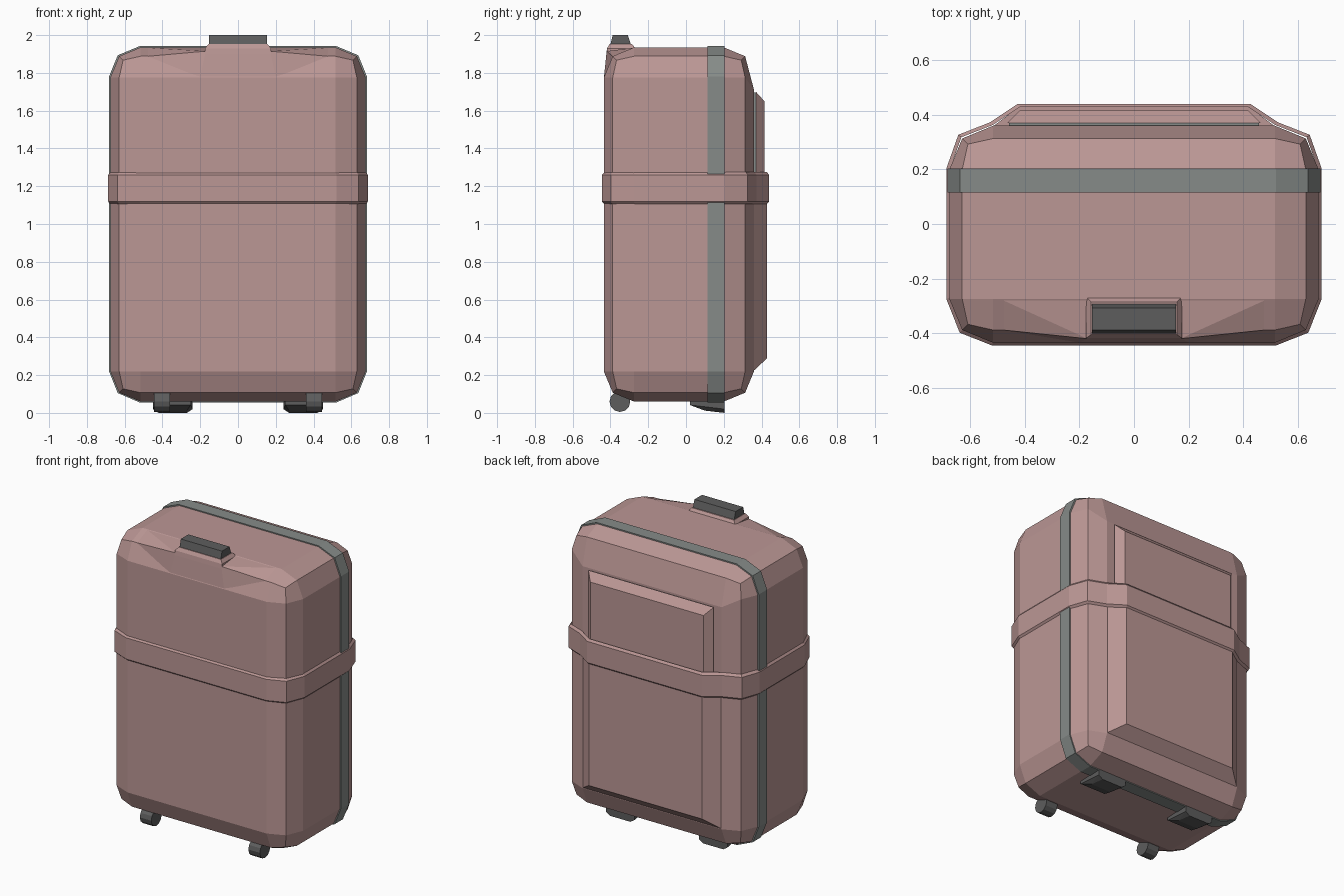
import bpy, bmesh, math
from mathutils import Matrix

if "Cube" in bpy.data.objects:
    bpy.data.objects.remove(bpy.data.objects["Cube"])


def material(name, rgb):
    m = bpy.data.materials.new(name)
    m.diffuse_color = (*rgb, 1)
    m.use_nodes = True
    m.node_tree.nodes["Principled BSDF"].inputs["Base Color"].default_value = m.diffuse_color
    return m


PINK = material("pink_shell", (0.50, 0.31, 0.30))
GREY = material("grey_trim", (0.24, 0.26, 0.25))
DARK = material("dark_plastic", (0.11, 0.11, 0.11))


def finish(name, bm, mat):
    bmesh.ops.recalc_face_normals(bm, faces=bm.faces[:])
    me = bpy.data.meshes.new(name)
    bm.to_mesh(me)
    bm.free()
    me.materials.append(mat)
    ob = bpy.data.objects.new(name, me)
    bpy.context.collection.objects.link(ob)
    return ob


def hull(name, pts, mat, mirror=True):
    """Convex solid from points, by default mirrored about x = 0."""
    bm = bmesh.new()
    both = set(pts) | ({(-x, y, z) for x, y, z in pts} if mirror else set())
    for p in sorted(both):
        bm.verts.new(p)
    bmesh.ops.convex_hull(bm, input=bm.verts[:])
    bmesh.ops.dissolve_limit(bm, angle_limit=0.01, verts=bm.verts[:], edges=bm.edges[:])
    return finish(name, bm, mat)


# Shell: box with two-segment rounded edges
bm = bmesh.new()
bmesh.ops.create_cube(bm, size=1)
bmesh.ops.scale(bm, vec=(1.352, 0.795, 1.875), verts=bm.verts[:])
bmesh.ops.translate(bm, vec=(0, -0.0375, 0.9975), verts=bm.verts[:])
bmesh.ops.bevel(bm, geom=bm.edges[:], offset=0.16, offset_type='OFFSET',
                segments=2, profile=0.5, affect='EDGES')
for v in bm.verts:  # upper back edge slopes further down
    if v.co.y > 0.355 and v.co.z > 1.7:
        v.co.z = 1.71
finish("shell", bm, PINK)

# Grey band around the seam
band = [(0.683, 0.22), (0.637, 0.105), (0.52, 0.055),
        (0.683, 1.78), (0.637, 1.893), (0.52, 1.942)]
hull("seam_band", [(x, y, z) for x, z in band for y in (0.115, 0.203)], GREY)

# Raised lower back panel
hull("back_panel", [(0.52, 0.355, 0.22), (0.52, 0.355, 1.2),
                    (0.42, 0.43, 0.29), (0.42, 0.43, 1.2)], PINK)

# Upper back pocket with its grey zip strip
hull("pocket", [(0.465, 0.37, 1.70), (0.465, 0.37, 1.2),
                (0.42, 0.415, 1.65), (0.42, 0.415, 1.2)], PINK)
hull("pocket_zip", [(x, y, z) for x in (0.458,) for y in (0.345, 0.371)
                    for z in (1.2, 1.695)], GREY)

# Strap wrapping the whole case
half = [(0, -0.435), (0.515, -0.435), (0.63, -0.39), (0.678, -0.27), (0.678, 0.2),
        (0.635, 0.32), (0.52, 0.365), (0.42, 0.431), (0, 0.431)]
outline = half + [(-x, y) for x, y in half[-2:0:-1]]
bm = bmesh.new()
rings = []
for z, o in ((1.105, -0.003), (1.118, 0.009), (1.26, 0.009), (1.275, -0.003)):
    rings.append([bm.verts.new((x * (1 + o / 0.68), y * (1 + o / 0.43), z))
                  for x, y in outline])
n = len(outline)
for a, b in zip(rings, rings[1:]):
    for i in range(n):
        j = (i + 1) % n
        bm.faces.new((a[i], a[j], b[j], b[i]))
finish("strap", bm, PINK)

# Swelling of the front top edge and the handle seat on it
hull("handle_shoulder", [(0.20, -0.434, 1.78), (0.51, -0.385, 1.885),
                         (0.17, -0.42, 1.915), (0.17, -0.27, 1.935),
                         (0.50, -0.27, 1.934), (0.20, -0.27, 1.78)], PINK)
hull("handle_seat", [(x, y, z) for x, z, ys in ((0.175, 1.90, (-0.422, -0.268)),
                                               (0.175, 1.93, (-0.418, -0.268)),
                                               (0.157, 1.952, (-0.405, -0.285)))
                     for y in ys], PINK)

# Carry handle
hull("handle", [(0.153, -0.402, 1.945), (0.153, -0.29, 1.945),
                (0.153, -0.388, 2.0), (0.153, -0.308, 2.0)], DARK)

# Front wheels and back feet
foot = [(0.25, 0.02, 0.065), (0.44, 0.02, 0.065), (0.25, 0.02, 0.042), (0.44, 0.02, 0.042),
        (0.27, 0.10, 0.012), (0.42, 0.10, 0.012), (0.27, 0.204, 0.0), (0.42, 0.204, 0.0),
        (0.24, 0.204, 0.02), (0.45, 0.204, 0.02), (0.24, 0.204, 0.065), (0.45, 0.204, 0.065)]
for side, s in (("left", -1), ("right", 1)):
    hull(f"{side}_foot", [(s * x, y, z) for x, y, z in foot], DARK, mirror=False)
    bm = bmesh.new()
    bmesh.ops.create_cone(bm, cap_ends=True, segments=12, radius1=0.055, radius2=0.055,
                          depth=0.085,
                          matrix=Matrix.Translation((s * 0.403, -0.35, 0.06))
                          @ Matrix.Rotation(math.pi / 2, 4, 'Y'))
    finish(f"{side}_wheel", bm, DARK)
